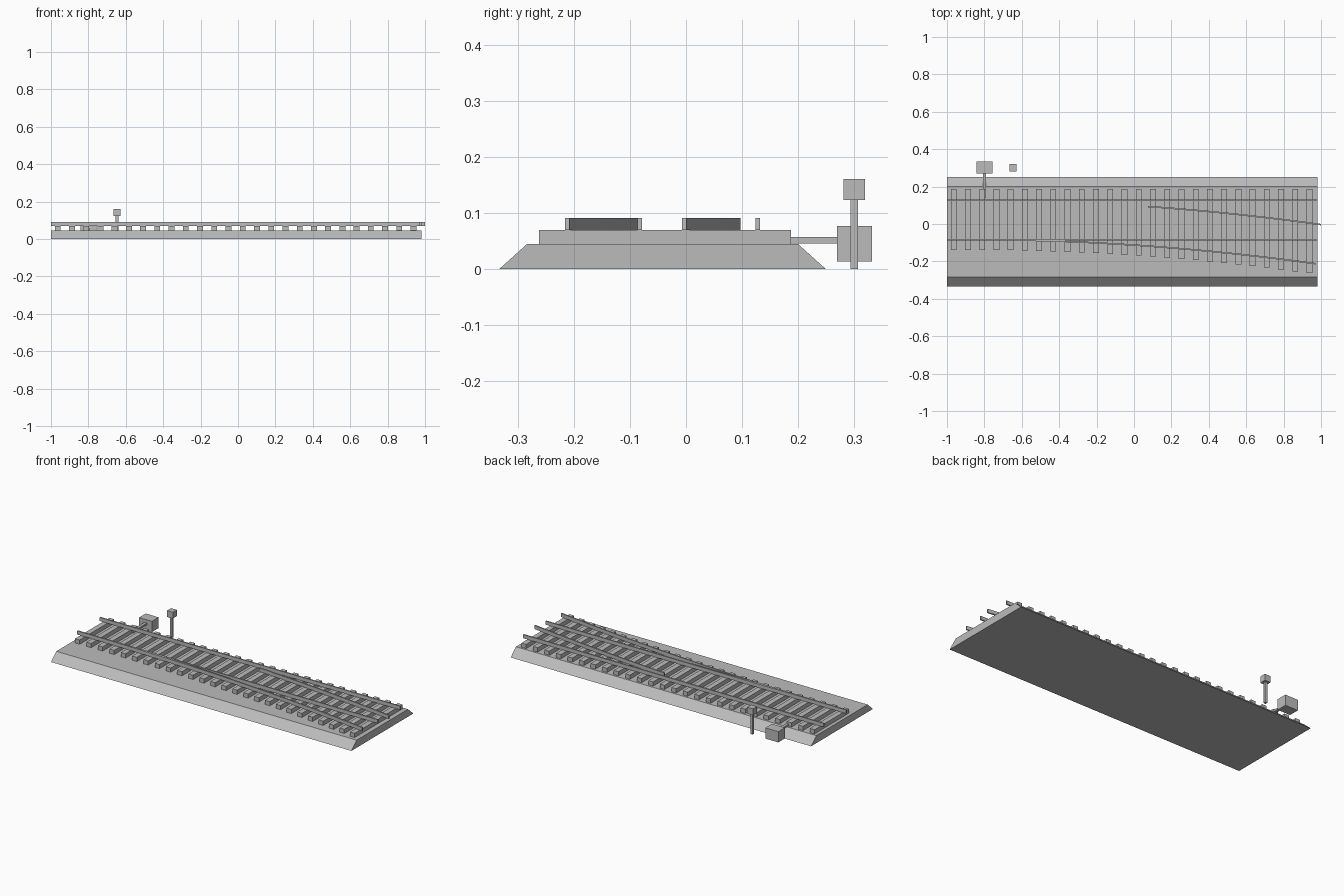
import bpy, bmesh, math

if "Cube" in bpy.data.objects:
    bpy.data.objects.remove(bpy.data.objects["Cube"])

grey = bpy.data.materials.new("plain_grey")
grey.diffuse_color = (0.5, 0.5, 0.5, 1)
grey.use_nodes = True
grey.node_tree.nodes["Principled BSDF"].inputs["Base Color"].default_value = grey.diffuse_color

# Track layout
LEFT, RIGHT = -1.0, 0.982
NEAR_Y, FAR_Y = -0.083, 0.128          # straight rail centres
TURN_X, RADIUS, SWEEP = -0.9, 13.6, 0.138
GAUGE = FAR_Y - NEAR_Y
RAIL_W, RAIL_Z0, RAIL_Z1 = 0.008, 0.07, 0.0915


def finish(name, bm):
    bmesh.ops.recalc_face_normals(bm, faces=bm.faces)
    mesh = bpy.data.meshes.new(name)
    bm.to_mesh(mesh)
    bm.free()
    mesh.materials.append(grey)
    obj = bpy.data.objects.new(name, mesh)
    bpy.context.collection.objects.link(obj)
    return obj


def loft(name, sections):
    """Skin a row of matching cross-sections and cap both ends."""
    bm = bmesh.new()
    rings = [[bm.verts.new(p) for p in s] for s in sections]
    n = len(rings[0])
    for a, b in zip(rings, rings[1:]):
        for i in range(n):
            j = (i + 1) % n
            bm.faces.new((a[i], a[j], b[j], b[i]))
    bm.faces.new(rings[0])
    bm.faces.new(rings[-1])
    return finish(name, bm)


def box(name, x0, x1, y0, y1, z0, z1):
    ring = [(y0, z0), (y1, z0), (y1, z1), (y0, z1)]
    return loft(name, [[(x, y, z) for y, z in ring] for x in (x0, x1)])


def curved_rail(name, radius, start, steps):
    cy = NEAR_Y - RADIUS
    sections = []
    for i in range(steps + 1):
        t = start + (SWEEP - start) * i / steps
        ring = []
        for dr, z in ((-1, RAIL_Z0), (1, RAIL_Z0), (1, RAIL_Z1), (-1, RAIL_Z1)):
            r = radius + dr * RAIL_W / 2
            ring.append((TURN_X + r * math.sin(t), cy + r * math.cos(t), z))
        sections.append(ring)
    return loft(name, sections)


# Ballast bed with sloped shoulders
bed = [(-0.334, 0), (0.25, 0), (0.2, 0.045), (-0.284, 0.045)]
loft("ballast_bed", [[(x, y, z) for y, z in bed] for x in (LEFT, RIGHT)])

# Sleepers, lengthening to follow the diverging rail
for i in range(26):
    x = -0.964 + 0.0761 * i
    run = max(0.0, x - TURN_X)
    drop = RADIUS - math.sqrt(RADIUS ** 2 - run ** 2)
    box(f"sleeper_{i + 1}", x - 0.0155, x + 0.0155,
        NEAR_Y - 0.055 - drop, 0.188, 0.045, RAIL_Z0)

# Straight rails
for name, y in (("near_straight_rail", NEAR_Y), ("far_straight_rail", FAR_Y)):
    box(name, LEFT, RIGHT, y - RAIL_W / 2, y + RAIL_W / 2, RAIL_Z0, RAIL_Z1)

# Diverging rails
curved_rail("outer_diverging_rail", RADIUS, 0.0, 24)
curved_rail("inner_diverging_rail", RADIUS + GAUGE,
            math.asin((0.075 - TURN_X) / (RADIUS + GAUGE)), 12)

# Switch machine and its throw rod
box("switch_machine", -0.842, -0.757, 0.27, 0.333, 0.013, 0.077)
box("throw_rod", -0.808, -0.791, 0.14, 0.275, 0.046, 0.057)

# Signal post and lamp head
box("signal_post", -0.654, -0.64, 0.294, 0.308, 0, 0.125)
box("signal_head", -0.666, -0.628, 0.282, 0.32, 0.123, 0.161)
